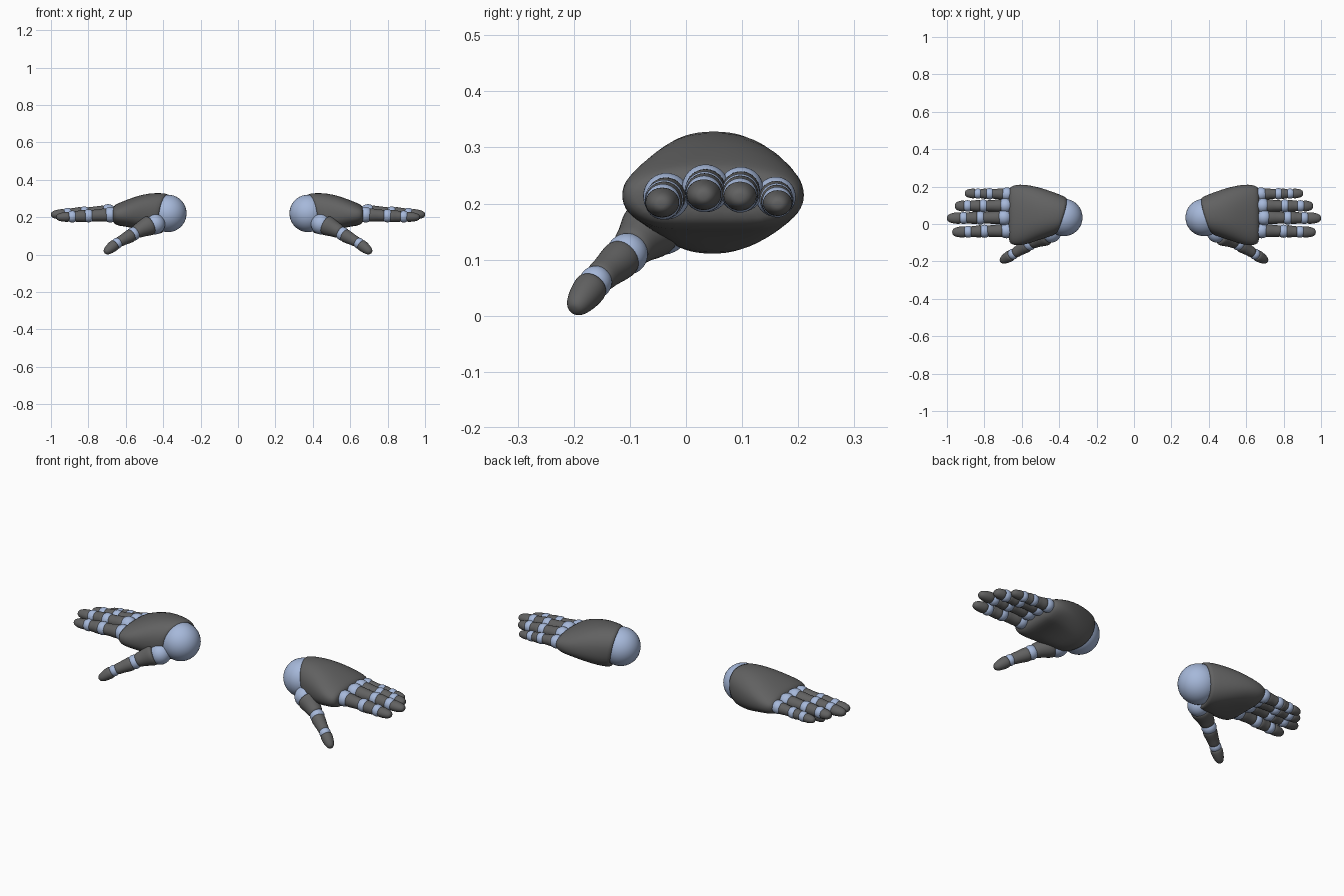
import bpy, bmesh, math
from mathutils import Vector

if "Cube" in bpy.data.objects:
    bpy.data.objects.remove(bpy.data.objects["Cube"])


def material(name, rgb):
    m = bpy.data.materials.new(name)
    m.diffuse_color = (*rgb, 1)
    m.use_nodes = True
    m.node_tree.nodes["Principled BSDF"].inputs["Base Color"].default_value = m.diffuse_color
    return m


BLUE = material("joint_blue", (0.38, 0.48, 0.70))
DARK = material("shell_grey", (0.12, 0.12, 0.12))


def finish(name, bm, mat, subdiv):
    bmesh.ops.recalc_face_normals(bm, faces=bm.faces)
    me = bpy.data.meshes.new(name)
    bm.to_mesh(me)
    bm.free()
    for p in me.polygons:
        p.use_smooth = True
    me.materials.append(mat)
    ob = bpy.data.objects.new(name, me)
    bpy.context.collection.objects.link(ob)
    ob.modifiers.new("other_hand", 'MIRROR').use_mirror_merge = False
    if subdiv:
        s = ob.modifiers.new("smooth", 'SUBSURF')
        s.levels = s.render_levels = subdiv
    return ob


def loft(name, rings, mat, subdiv=1):
    bm = bmesh.new()
    loops = [[bm.verts.new(p) for p in r] for r in rings]
    n = len(loops[0])
    for a, b in zip(loops, loops[1:]):
        for i in range(n):
            bm.faces.new((a[i], a[(i + 1) % n], b[(i + 1) % n], b[i]))
    bm.faces.new(loops[0])
    bm.faces.new(loops[-1])
    return finish(name, bm, mat, subdiv)


def ball(name, c, r):
    bm = bmesh.new()
    bmesh.ops.create_uvsphere(bm, u_segments=32, v_segments=20, radius=r)
    bmesh.ops.translate(bm, verts=bm.verts, vec=c)
    finish(name, bm, BLUE, 0)


# Radius profiles along a segment: (position, radius factor)
MIDDLE = [(0, .7), (.03, .93), (.12, 1.02), (.35, 1), (.62, .92), (.86, .95), (.97, .88), (1, .7)]
END = [(0, .7), (.04, .95), (.15, 1.03), (.4, 1), (.65, .9), (.84, .74), (.95, .52), (1, .25)]


def segment(name, p0, p1, r0, r1, profile, flat=1.0, n=16):
    p0, p1 = Vector(p0), Vector(p1)
    q = (p1 - p0).to_track_quat('X', 'Z')
    rings = []
    for t, f in profile:
        r = (r0 + (r1 - r0) * t) * f
        c = p0.lerp(p1, t)
        rings.append([c + q @ Vector((0, r * math.cos(a), r * flat * math.sin(a)))
                      for a in (2 * math.pi * i / n for i in range(n))])
    loft(name, rings, DARK)


# Wrist ball
ball("wrist_ball", (0.375, 0.035, 0.22), 0.1)


# Palm: rounded cross-sections from wrist to knuckles, slanted at the wrist
def spow(v, e):
    return math.copysign(abs(v) ** e, v)


stations = [  # x, y min, y max, z bottom, z top, slant
    (.41, -.02, .115, .15, .29, .03),
    (.388, -.05, .137, .118, .318, .042),
    (.40, -.06, .148, .110, .327, .040),
    (.45, -.072, .172, .109, .331, .025),
    (.52, -.092, .199, .123, .322, .01),
    (.59, -.114, .213, .141, .295, 0),
    (.635, -.116, .210, .145, .277, 0),
    (.662, -.106, .199, .155, .264, 0),
    (.672, -.085, .180, .178, .246, 0)]
rings = []
for x, y0, y1, z0, z1, slant in stations:
    ring = []
    for i in range(32):
        a = 2 * math.pi * i / 32
        c, s = spow(math.cos(a), .88), spow(math.sin(a), .88)
        zm = .215
        z = zm + s * ((z1 - zm) if s > 0 else (zm - z0))
        # hollow of the palm
        if s < 0 and x > .5:
            z += .008 * max(0, 1 - (c / .6) ** 2)
        ring.append((x + slant * (-c * .7 - s * .45), (y0 + y1) / 2 + c * (y1 - y0) / 2, z))
    rings.append(ring)
loft("palm", rings, DARK)

# Fingers: name, base y, tip y, z, radius, joint x positions, tip x
fingers = [
    ("index", -.035, -.044, .207, .036, (.682, .800, .886), .972),
    ("middle", .035, .031, .221, .037, (.695, .822, .910), 1.0),
    ("ring", .098, .096, .219, .035, (.688, .806, .890), .957),
    ("little", .160, .164, .206, .031, (.680, .772, .834), .905)]
for name, yb, yt, z, r, joints, tip in fingers:
    xs = list(joints) + [tip]

    def at(x):
        t = (x - xs[0]) / (tip - xs[0])
        return Vector((x, yb + (yt - yb) * t, z + .006 - .014 * t))

    for k in range(3):
        rr = r * (1.0, .95, .86)[k]
        ball(f"{name}_joint_{k + 1}", at(xs[k]), r * (1.15, .97, .88)[k])
        end = xs[k + 1] - (.013 if k < 2 else 0)
        segment(f"{name}_segment_{k + 1}", at(xs[k] + .014), at(end), rr, rr * .93,
                END if k == 2 else MIDDLE, 1.0 if k < 2 else .88)

# Thumb
ball("thumb_joint_1", (.445, -.045, .163), .055)
segment("thumb_segment_1", (.468, -.058, .160), (.552, -.100, .118), .058, .038, MIDDLE)
ball("thumb_joint_2", (.560, -.105, .110), .037)
segment("thumb_segment_2", (.566, -.111, .105), (.640, -.157, .065), .037, .030, MIDDLE)
ball("thumb_joint_3", (.647, -.161, .060), .029)
segment("thumb_segment_3", (.655, -.166, .055), (.712, -.200, .010), .031, .027, END)
